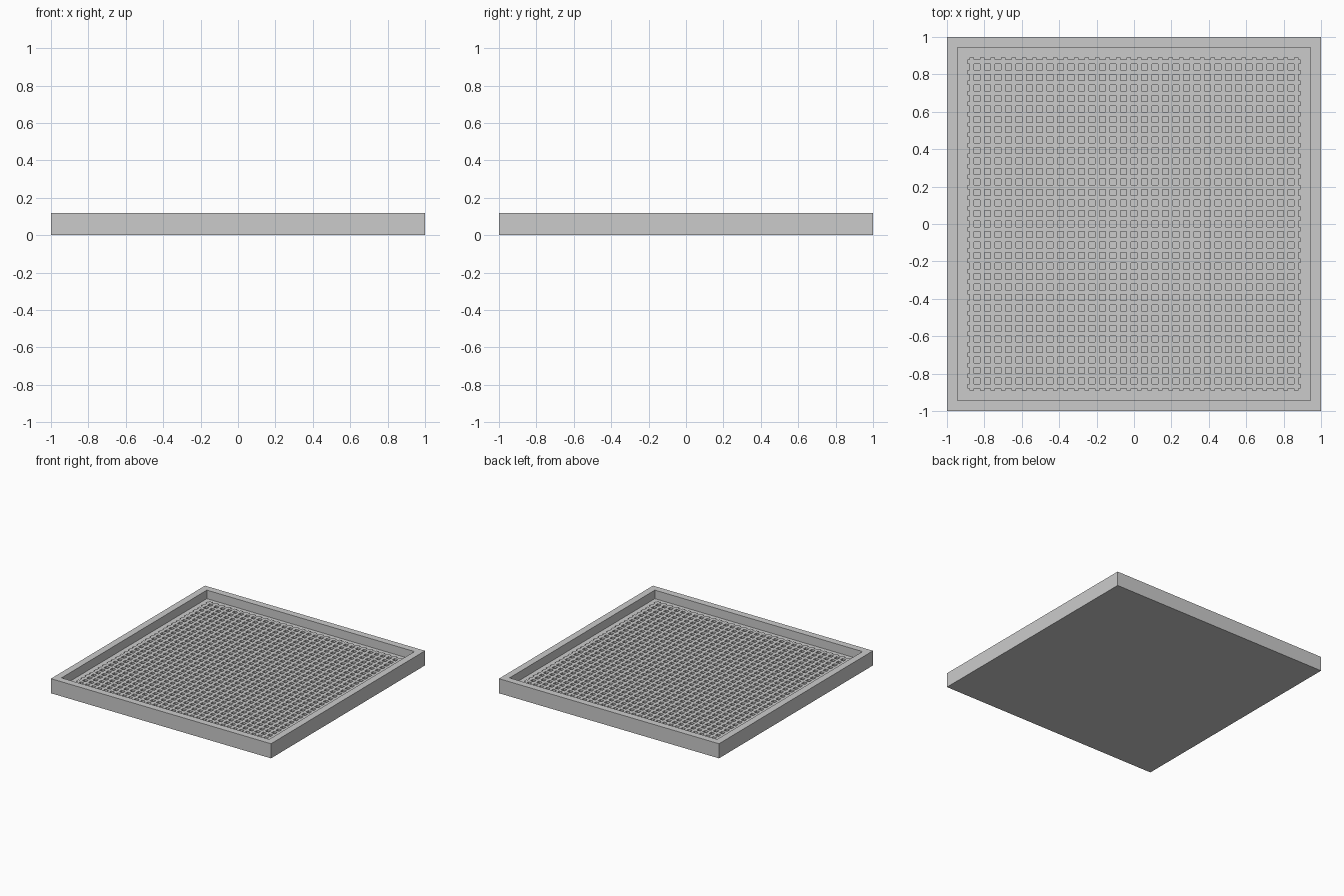
import bpy, bmesh

cube = bpy.data.objects.get("Cube")
if cube:
    bpy.data.objects.remove(cube, do_unlink=True)

HEIGHT, FLOOR, RIB_TOP = 0.12, 0.05, 0.065
INNER, MESH_HALF = 0.92, 0.89
PITCH, RIB, RIBS = 0.056, 0.024, 32

grey = bpy.data.materials.new("light grey")
grey.use_nodes = True
colour = (0.6, 0.6, 0.6, 1)
grey.diffuse_color = colour
grey.node_tree.nodes["Principled BSDF"].inputs["Base Color"].default_value = colour


def finish(name, bm):
    bmesh.ops.recalc_face_normals(bm, faces=bm.faces)
    mesh = bpy.data.meshes.new(name)
    bm.to_mesh(mesh)
    bm.free()
    mesh.materials.append(grey)
    obj = bpy.data.objects.new(name, mesh)
    bpy.context.collection.objects.link(obj)
    return obj


# Square tray: a slab whose top is inset and pushed down to the floor
bm = bmesh.new()
bmesh.ops.create_cube(bm, size=1)
for v in bm.verts:
    v.co = (v.co.x * 2, v.co.y * 2, (v.co.z + 0.5) * HEIGHT)
top = max(bm.faces, key=lambda f: f.calc_center_median().z)
bmesh.ops.inset_region(bm, faces=[top], thickness=1 - INNER)
well = bmesh.ops.extrude_face_region(bm, geom=[top])
for v in [g for g in well["geom"] if isinstance(g, bmesh.types.BMVert)]:
    v.co.z = FLOOR
bmesh.ops.delete(bm, geom=[top], context="FACES_ONLY")
finish("tray", bm)

# Lattice of crossing ribs on the floor, their ends sticking out slightly
lines = [-MESH_HALF]
for k in range(RIBS):
    middle = (k - (RIBS - 1) / 2) * PITCH
    lines += [middle - RIB / 2, middle + RIB / 2]
lines.append(MESH_HALF)

bm = bmesh.new()
grid = [[bm.verts.new((x, y, FLOOR)) for y in lines] for x in lines]
for i in range(len(lines) - 1):
    for j in range(len(lines) - 1):
        if i % 2 or j % 2:      # odd strips are ribs, the rest stay open
            bm.faces.new((grid[i][j], grid[i + 1][j],
                          grid[i + 1][j + 1], grid[i][j + 1]))
bmesh.ops.delete(bm, geom=[v for v in bm.verts if not v.link_faces], context="VERTS")
base = bm.faces[:]
raised = bmesh.ops.extrude_face_region(bm, geom=base)
for v in [g for g in raised["geom"] if isinstance(g, bmesh.types.BMVert)]:
    v.co.z = RIB_TOP
bmesh.ops.delete(bm, geom=[f for f in bm.faces if all(v.co.z < FLOOR + 0.001 for v in f.verts)],
                 context="FACES")
finish("rib_lattice", bm)
